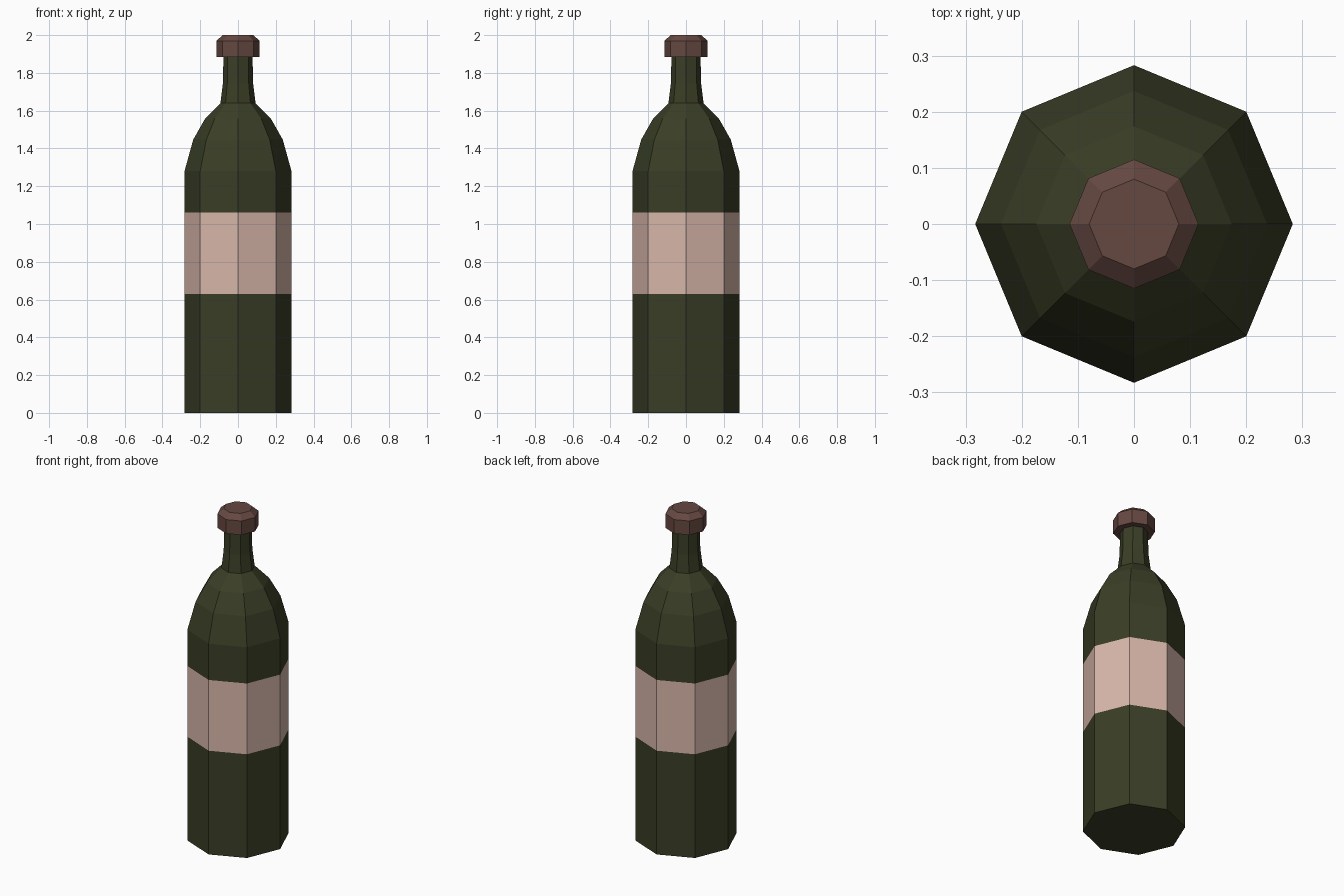
import bpy, bmesh, math

if "Cube" in bpy.data.objects:
    bpy.data.objects.remove(bpy.data.objects["Cube"])

SIDES = 8


def material(name, rgb):
    m = bpy.data.materials.new(name)
    m.diffuse_color = (*rgb, 1)
    m.use_nodes = True
    m.node_tree.nodes["Principled BSDF"].inputs["Base Color"].default_value = m.diffuse_color
    return m


def lathe(name, profile, mats, rule=lambda z: 0):
    """Octagonal solid of revolution from (radius, z) points, capped at both ends."""
    bm = bmesh.new()
    rings = []
    for r, z in profile:
        rings.append([bm.verts.new((r * math.cos(i * math.tau / SIDES),
                                    r * math.sin(i * math.tau / SIDES), z))
                      for i in range(SIDES)])
    for a, b in zip(rings, rings[1:]):
        for i in range(SIDES):
            j = (i + 1) % SIDES
            bm.faces.new((a[i], a[j], b[j], b[i]))
    bm.faces.new(rings[0][::-1])
    bm.faces.new(rings[-1])
    for f in bm.faces:
        f.material_index = rule(f.calc_center_median().z)
    me = bpy.data.meshes.new(name)
    bm.to_mesh(me)
    bm.free()
    for m in mats:
        me.materials.append(m)
    ob = bpy.data.objects.new(name, me)
    bpy.context.collection.objects.link(ob)
    return ob


glass = material("dark green glass", (0.042, 0.048, 0.019))
paper = material("pale pink label", (0.679, 0.468, 0.402))
seal = material("brown red cap", (0.133, 0.065, 0.053))

# Bottle body with a flush label band, curved shoulder and narrow neck
lathe("bottle",
      [(0.283, 0), (0.283, 0.63), (0.283, 1.06), (0.283, 1.28), (0.237, 1.447),
       (0.174, 1.558), (0.093, 1.64), (0.08, 1.745), (0.077, 1.885)],
      [glass, paper], lambda z: 1 if 0.63 < z < 1.06 else 0)

# Cap with a bevelled top edge
lathe("cap", [(0.115, 1.885), (0.115, 1.97), (0.08, 2.0)], [seal])
